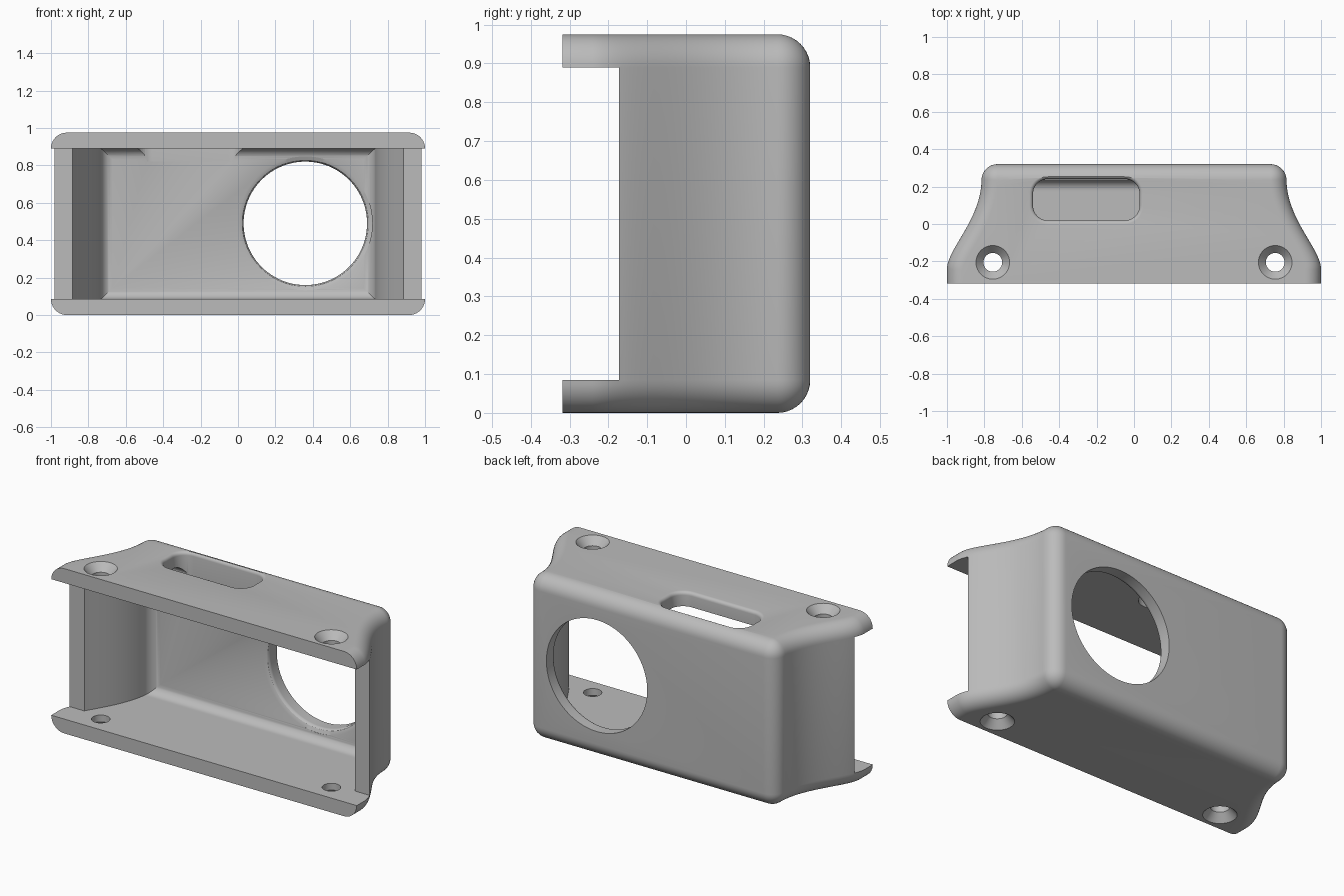
import bpy, bmesh, math
from mathutils import Vector
from mathutils.geometry import interpolate_bezier

if "Cube" in bpy.data.objects:
    bpy.data.objects.remove(bpy.data.objects["Cube"])

H, R, FRONT, BACK = 0.975, 0.085, -0.318, 0.32   # height, wall and outer fillet, depth limits
INNER = BACK - R

grey = bpy.data.materials.new("grey_plastic")
grey.diffuse_color = (0.5, 0.5, 0.5, 1)
grey.use_nodes = True
grey.node_tree.nodes["Principled BSDF"].inputs["Base Color"].default_value = grey.diffuse_color


def loft(name, layers):
    """Closed solid through equal-length rings of points."""
    bm = bmesh.new()
    rings = [[bm.verts.new(p) for p in ring] for ring in layers]
    n = len(rings[0])
    for a, b in zip(rings, rings[1:]):
        for i in range(n):
            j = (i + 1) % n
            bm.faces.new((a[i], a[j], b[j], b[i]))
    bm.faces.new(rings[0])
    bm.faces.new(rings[-1])
    bmesh.ops.remove_doubles(bm, verts=bm.verts, dist=1e-5)
    bmesh.ops.recalc_face_normals(bm, faces=bm.faces)
    mesh = bpy.data.meshes.new(name)
    bm.to_mesh(mesh)
    bm.free()
    mesh.materials.append(grey)
    ob = bpy.data.objects.new(name, mesh)
    bpy.context.collection.objects.link(ob)
    return ob


def cut(body, cutter):
    mod = body.modifiers.new("cut", 'BOOLEAN')
    mod.operation, mod.solver, mod.object = 'DIFFERENCE', 'EXACT', cutter
    bpy.context.view_layer.objects.active = body
    bpy.ops.object.modifier_apply(modifier=mod.name)
    bpy.data.objects.remove(cutter)


def circle(r, n):
    return [(r * math.cos(2 * math.pi * i / n), r * math.sin(2 * math.pi * i / n)) for i in range(n)]


# S-shaped side line of the case, with its outward normals
side = interpolate_bezier(Vector((1, -0.24)), Vector((0.997, -0.13)),
                          Vector((0.82, 0.02)), Vector((0.815, INNER)), 28)
tangents = [(side[min(i + 1, 27)] - side[max(i - 1, 0)]).normalized() for i in range(28)]
core = [(Vector((1 - R, FRONT)), Vector((1, 0)))]
for p, t in zip(side, tangents):
    n = Vector((t.y, -t.x))
    core.append((p - n * R, n))
corner = Vector((core[-1][0].x, INNER))
core[-1] = (corner, Vector((1, 0)))
for i in range(1, 11):                            # rounded back corner
    a = math.radians(9 * i)
    core.append((corner, Vector((math.cos(a), math.sin(a)))))


def outline(t, z):
    pts = [p + n * t for p, n in core]
    return [(p.x, p.y, z) for p in pts] + [(-p.x, p.y, z) for p in reversed(pts)]


# Outer case with fillets around the top and bottom
steps = [math.radians(9 * i) for i in range(11)]
low = [(R * math.sin(a), R * (1 - math.cos(a))) for a in steps]
body = loft("case", [outline(t, z) for t, z in low] + [outline(t, H - z) for t, z in reversed(low)])


def inner_width(y):
    pts = [p for p, n in core[:29]]
    for a, b in zip(pts, pts[1:]):
        if a.y <= y <= b.y:
            return a.x + (b.x - a.x) * (y - a.y) / (b.y - a.y)
    return pts[-1].x


def rect(y, w, h):
    return [(-w, y, R + h), (w, y, R + h), (w, y, H - R - h), (-w, y, H - R - h)]


# Hollow, open at the front, filleted where it meets the back wall
F, LIP = 0.058, -0.172
rows = [rect(-0.5, 1.2, 0), rect(LIP, 1.2, 0)]
for i in range(25):
    y = LIP + (INNER - F - LIP) * i / 24
    rows.append(rect(y, inner_width(y), 0))
for a in steps[1:]:
    y = INNER - F + F * math.sin(a)
    inset = F * (1 - math.cos(a))
    rows.append(rect(y, inner_width(y) - inset, inset))
cut(body, loft("hollow_cutter", rows))

# Large round opening in the back, softened on its inner rim
E = 0.028
rim = [(0.0, 0.33 + E)]
rim += [(INNER + E * math.sin(a), 0.33 + E * (1 - math.sin(math.acos(max(-1, min(1, 1 - math.sin(a)))))))
        for a in steps[::2]]
rim.append((0.5, 0.33))
cut(body, loft("round_opening_cutter",
               [[(0.36 + x, y, 0.49 + z) for x, z in circle(r, 96)] for y, r in rim]))


def slot_ring(extra, z):
    cx, cy, hx, hy, r = -0.255, 0.13, 0.285, 0.111, 0.08
    ring = []
    for q, (sx, sy) in enumerate([(1, 1), (-1, 1), (-1, -1), (1, -1)]):
        for i in range(11):
            a = math.radians(90 * q + 9 * i)
            ring.append((cx + sx * (hx - r) + (r + extra) * math.cos(a),
                         cy + sy * (hy - r) + (r + extra) * math.sin(a), z))
    return ring


# Slot in the top with a rounded rim
S = 0.02
rings = [slot_ring(0, 0.82)]
rings += [slot_ring(S * (1 - math.cos(a)), H - S + S * math.sin(a)) for a in steps[:-1:2]]
rings += [slot_ring(S, H), slot_ring(S, H + 0.1)]
cut(body, loft("slot_cutter", rings))

# Countersunk screw holes in both plates
for sx in (-1, 1):
    for top in (True, False):
        prof = [(-0.1, 0.09), (0, 0.09), (0.045, 0.05), (0.15, 0.05)]
        cut(body, loft("screw_cutter",
                       [[(sx * 0.755 + x, -0.205 + y, H - d if top else d) for x, y in circle(r, 40)]
                        for d, r in prof]))

bpy.ops.object.select_all(action='DESELECT')
body.select_set(True)
bpy.context.view_layer.objects.active = body
bpy.ops.object.shade_smooth_by_angle(angle=math.radians(30))
